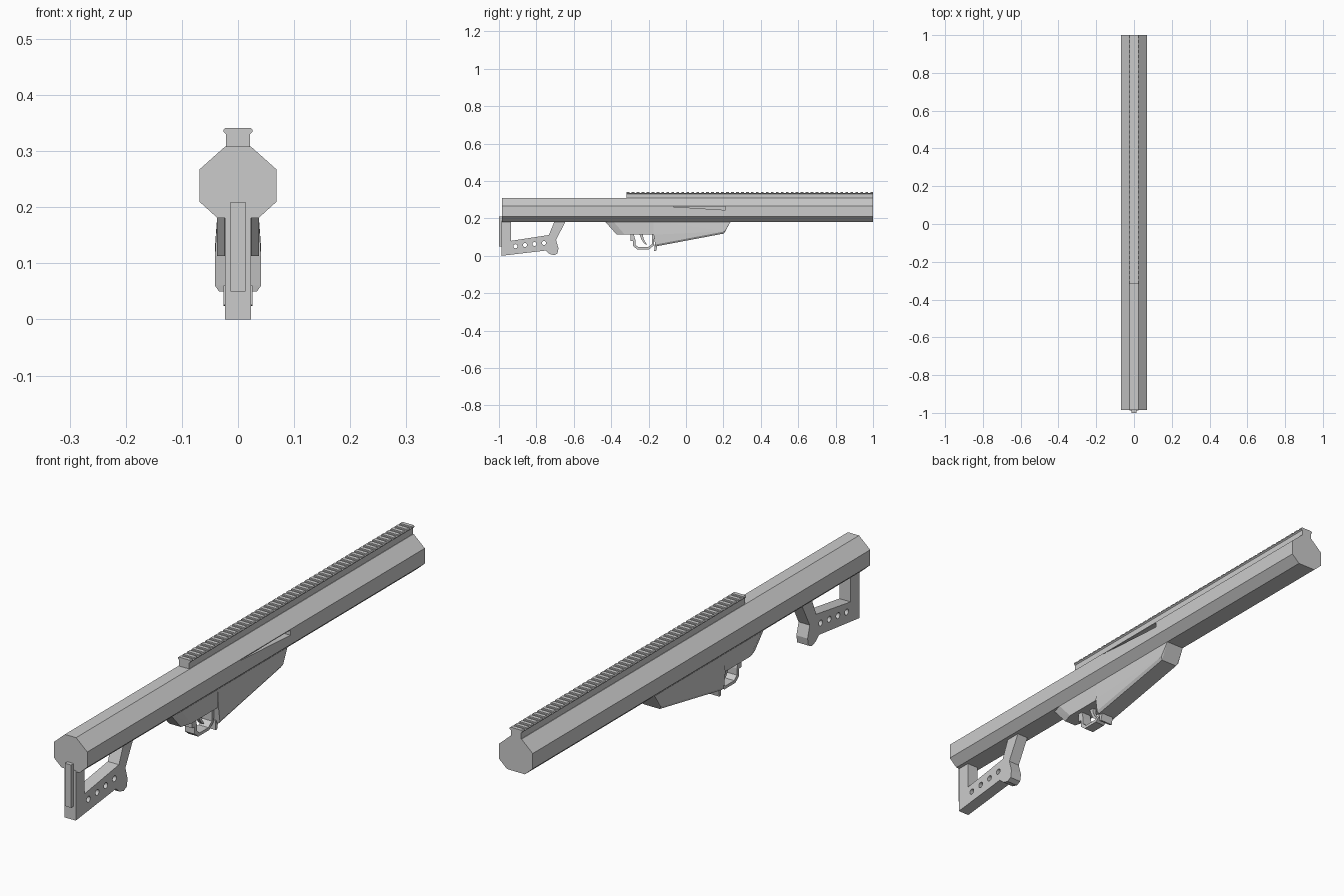
import bpy, bmesh
from math import pi
from mathutils import Vector, Matrix

if "Cube" in bpy.data.objects:
    bpy.data.objects.remove(bpy.data.objects["Cube"])


def finish(bm, name):
    bmesh.ops.recalc_face_normals(bm, faces=bm.faces)
    me = bpy.data.meshes.new(name)
    bm.to_mesh(me)
    bm.free()
    ob = bpy.data.objects.new(name, me)
    bpy.context.collection.objects.link(ob)
    return ob


def extrude(name, pts, vec):
    """Solid from a planar outline of 3D points, swept along vec."""
    bm = bmesh.new()
    face = bm.faces.new([bm.verts.new(p) for p in pts])
    # keep the starting face so that the solid is closed
    res = bmesh.ops.extrude_face_region(bm, geom=[face], use_keep_orig=True)
    bmesh.ops.translate(bm, vec=Vector(vec),
                        verts=[v for v in res["geom"] if isinstance(v, bmesh.types.BMVert)])
    return finish(bm, name)


def side_profile(name, yz, half):
    return extrude(name, [(-half, y, z) for y, z in yz], (2 * half, 0, 0))


def front_profile(name, half_xz, y0, y1):
    """Right half outline (top to bottom), mirrored and swept along y."""
    xz = half_xz + [(-x, z) for x, z in reversed(half_xz)]
    return extrude(name, [(x, y0, z) for x, z in xz], (0, y1 - y0, 0))


def hull(name, pts):
    """Convex solid from right side points mirrored over x."""
    bm = bmesh.new()
    for x, y, z in pts:
        bm.verts.new((x, y, z))
        bm.verts.new((-x, y, z))
    bmesh.ops.convex_hull(bm, input=bm.verts[:])
    bmesh.ops.dissolve_limit(bm, angle_limit=0.01, verts=bm.verts[:], edges=bm.edges[:])
    return finish(bm, name)


def cut(ob, cutter):
    mod = ob.modifiers.new("cut", "BOOLEAN")
    mod.object = cutter
    mod.operation = "DIFFERENCE"
    mod.solver = "EXACT"
    cutter.hide_render = True
    cutter.hide_viewport = True


# Eight-sided main housing with a wedge-shaped side port
body = front_profile("main_housing", [(0.023, 0.308), (0.069, 0.267), (0.069, 0.21), (0.037, 0.181)],
                     -0.985, 1.0)
port = extrude("port_cutter", [(0.045, -0.095, 0.264), (0.045, 0.21, 0.264), (0.045, 0.21, 0.245)],
               (0.05, 0, 0))
cut(body, port)

# Rear butt plate
side_profile("butt_plate", [(-1.0, 0.05), (-0.98, 0.05), (-0.98, 0.209), (-1.0, 0.209)], 0.013)

# Stock loop with a row of round holes
stock = side_profile("stock", [
    (-0.987, 0.185), (-0.987, 0.0), (-0.75, 0.028), (-0.73, 0.01), (-0.705, 0.003),
    (-0.687, 0.012), (-0.682, 0.04), (-0.695, 0.085), (-0.643, 0.185), (-0.703, 0.185),
    (-0.733, 0.111), (-0.935, 0.08), (-0.935, 0.185)], 0.023)
bm = bmesh.new()
for i in range(4):
    place = Matrix.Translation((0, -0.912 + 0.051 * i, 0.051 + 0.006 * i)) @ Matrix.Rotation(pi / 2, 4, "Y")
    bmesh.ops.create_cone(bm, cap_ends=True, segments=16, radius1=0.011, radius2=0.011,
                          depth=0.2, matrix=place)
cut(stock, finish(bm, "stock_hole_cutter"))

# Receiver: chamfered rear block and tapering front block
hull("receiver_rear", [
    (0.024, -0.435, 0.185), (0.024, -0.37, 0.113), (0.037, -0.39, 0.185), (0.037, -0.327, 0.113),
    (0.037, -0.165, 0.185), (0.037, -0.165, 0.113)])
hull("receiver_front", [
    (0.037, -0.173, 0.185), (0.041, -0.173, 0.113), (0.041, -0.165, 0.06), (0.034, -0.163, 0.05),
    (0.037, 0.24, 0.185), (0.041, 0.207, 0.13), (0.034, 0.203, 0.119)])

# Trigger guard: thin band open at the top
side_profile("trigger_guard", [
    (-0.298, 0.118), (-0.298, 0.08), (-0.283, 0.08), (-0.283, 0.052), (-0.262, 0.035),
    (-0.198, 0.035), (-0.172, 0.055), (-0.168, 0.118), (-0.182, 0.118), (-0.182, 0.062),
    (-0.203, 0.046), (-0.255, 0.046), (-0.271, 0.06), (-0.271, 0.085), (-0.28, 0.118)], 0.02)

# Curved trigger
side_profile("trigger", [
    (-0.25, 0.118), (-0.237, 0.085), (-0.225, 0.068), (-0.212, 0.058), (-0.21, 0.063),
    (-0.221, 0.078), (-0.228, 0.095), (-0.23, 0.118)], 0.007)

# Release lever below the front block
side_profile("release_lever", [(-0.168, 0.06), (-0.17, 0.026), (-0.16, 0.024), (-0.152, 0.06)], 0.026)

# Top rail: neck, cap and cross teeth
y0, y1, count = -0.317, 1.0, 50
front_profile("rail_neck", [(0.021, 0.333), (0.021, 0.30)], y0, y1)
front_profile("rail_cap", [(0.026, 0.336), (0.026, 0.334), (0.021, 0.330)], y0, y1)
pitch = (y1 - y0) / (count - 0.45)
tooth = front_profile("rail_teeth", [(0.023, 0.341), (0.026, 0.338), (0.026, 0.335)],
                      y0, y0 + pitch * 0.55)
arr = tooth.modifiers.new("repeat", "ARRAY")
arr.count = count
arr.use_relative_offset = False
arr.use_constant_offset = True
arr.constant_offset_displace = (0, pitch, 0)
